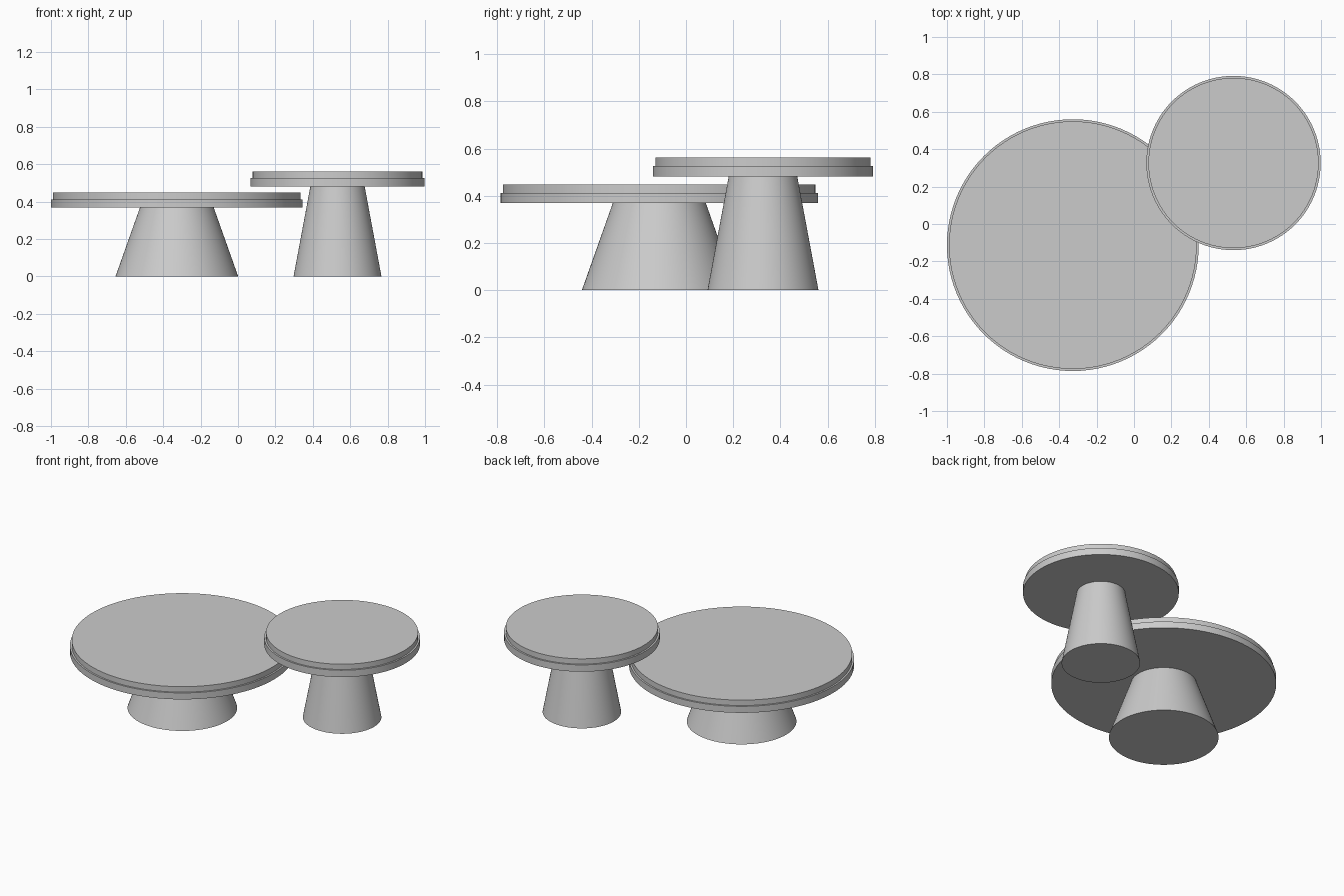
import bpy
import math

if "Cube" in bpy.data.objects:
    bpy.data.objects.remove(bpy.data.objects["Cube"])


def disc(name, x, y, z0, z1, r0, r1):
    """Round solid from z0 to z1, radius r0 at the bottom and r1 at the top."""
    bpy.ops.mesh.primitive_cone_add(vertices=96, radius1=r0, radius2=r1,
                                    depth=z1 - z0, location=(x, y, (z0 + z1) / 2))
    obj = bpy.context.object
    obj.name = name
    bpy.ops.object.shade_smooth_by_angle(angle=math.radians(30))
    return obj


def table(name, x, y, foot_r, neck_r, top_r, z_neck, z_rim, z_top):
    # tapered pedestal
    disc(name + "_pedestal", x, y, 0, z_neck, foot_r, neck_r)
    # lower slab of the tabletop
    disc(name + "_tray", x, y, z_neck, z_rim, top_r, top_r)
    # slightly smaller upper slab
    disc(name + "_top", x, y, z_rim, z_top, top_r - 0.011, top_r - 0.011)


table("large_table", -0.327, -0.113, 0.328, 0.197, 0.673, 0.369, 0.412, 0.448)
table("small_table", 0.532, 0.326, 0.235, 0.145, 0.466, 0.482, 0.527, 0.562)
